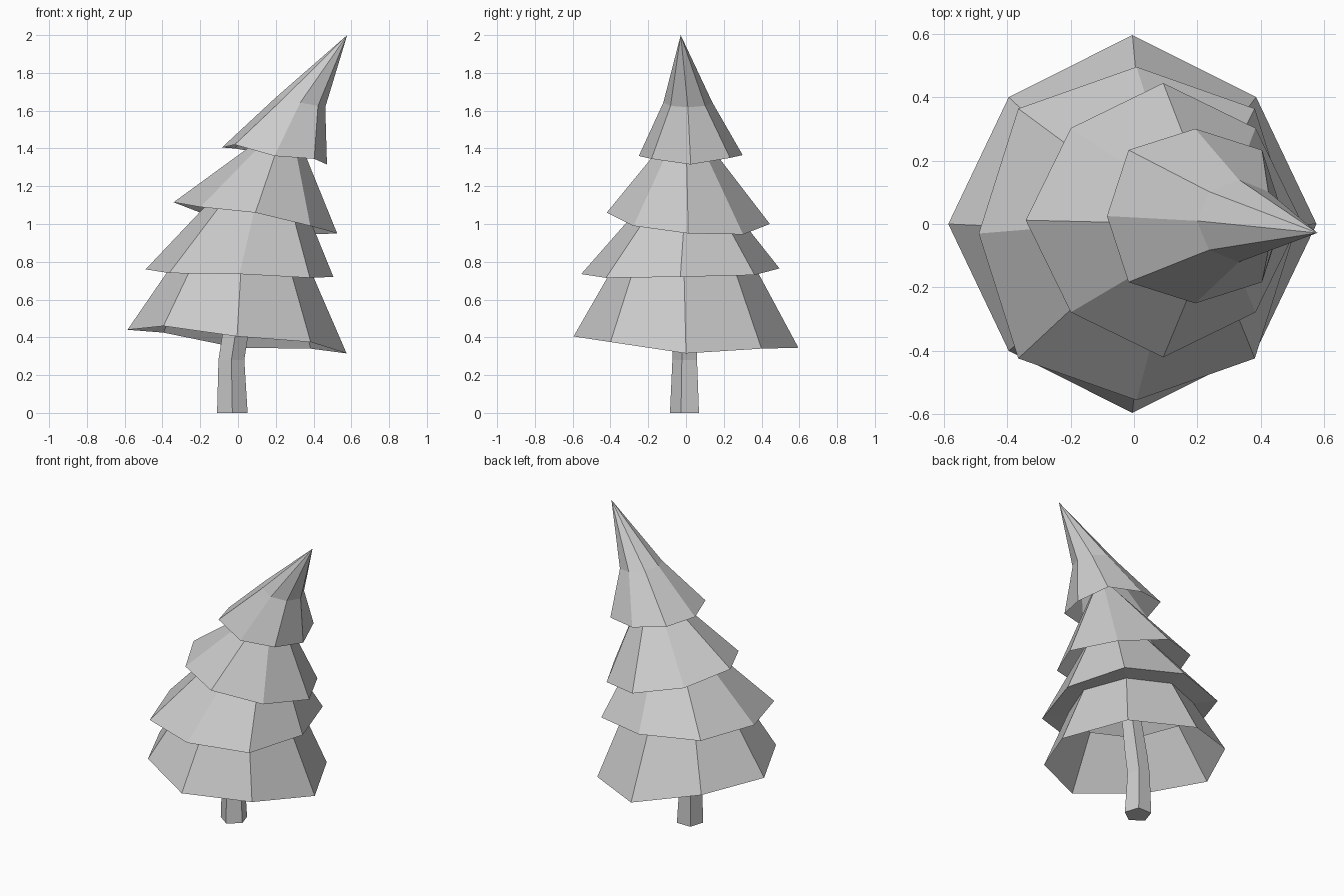
import bpy
import bmesh
from math import cos, sin, pi

cube = bpy.data.objects.get("Cube")
if cube:
    bpy.data.objects.remove(cube, do_unlink=True)

# One plain grey for the whole tree
grey = bpy.data.materials.new("plain_grey")
grey.use_nodes = True
colour = (0.6, 0.6, 0.6, 1)
grey.diffuse_color = colour
grey.node_tree.nodes["Principled BSDF"].inputs["Base Color"].default_value = colour


def rim(cx, cy, rx, ry, corner, heights):
    """Uneven octagon; corner scales the diagonal points."""
    points = []
    for i, z in enumerate(heights):
        s = corner if i % 2 else 1
        a = i * pi / 4
        points.append((cx + rx * s * cos(a), cy + ry * s * sin(a), z))
    return points


def ring(cx, cy, cz, rx, ry, tilt=0, sides=8, start=0):
    """Regular ring, lower towards +x by the tilt."""
    points = []
    for i in range(sides):
        a = start + 2 * pi * i / sides
        points.append((cx + rx * cos(a), cy + ry * sin(a), cz - tilt * cos(a)))
    return points


def loft(name, rings, tip=None, cap_bottom=False):
    """Bridge the rings from bottom to top, with an optional tip."""
    bm = bmesh.new()
    loops = [[bm.verts.new(p) for p in r] for r in rings]
    n = len(loops[0])
    for low, high in zip(loops, loops[1:]):
        for i in range(n):
            j = (i + 1) % n
            bm.faces.new((low[i], low[j], high[j], high[i]))
    if tip:
        top = bm.verts.new(tip)
        for i in range(n):
            bm.faces.new((loops[-1][i], loops[-1][(i + 1) % n], top))
    if cap_bottom:
        bm.faces.new(loops[0][::-1])
    mesh = bpy.data.meshes.new(name)
    bm.to_mesh(mesh)
    bm.free()
    mesh.materials.append(grey)
    obj = bpy.data.objects.new(name, mesh)
    bpy.context.collection.objects.link(obj)
    return obj


# Rim heights run anticlockwise from +x
bottom_rim = rim(-0.005, 0, 0.58, 0.595, 0.95,
                 (0.315, 0.34, 0.345, 0.425, 0.44, 0.46, 0.405, 0.375))
lower_rim = rim(0.008, -0.03, 0.497, 0.525, 1.06,
                (0.72, 0.73, 0.765, 0.77, 0.76, 0.74, 0.735, 0.715))
upper_rim = rim(0.092, 0.012, 0.433, 0.432, 0.95,
                (0.95, 0.945, 1, 1.06, 1.115, 1.09, 1.06, 0.99))
top_rim = rim(0.193, 0.025, 0.278, 0.275, 1.07,
              (1.315, 1.35, 1.365, 1.4, 1.405, 1.42, 1.36, 1.345))

# Branch tiers; the bottom one runs out to the rim above it
loft("bottom_branches",
     [bottom_rim, ring(0.015, -0.01, 0.745, 0.38, 0.39, 0.015), lower_rim])
loft("lower_branches", [lower_rim, ring(0.105, 0, 1.15, 0.225, 0.19)])
loft("upper_branches", [upper_rim, ring(0.235, 0, 1.48, 0.075, 0.075)])
loft("top_branches",
     [top_rim, ring(0.33, 0.01, 1.643, 0.132, 0.13, 0.025)],
     tip=(0.578, -0.028, 2))

# Five-sided bent trunk
trunk = [(-0.03, 0, 0, 0.085), (-0.035, 0, 0.28, 0.072),
         (-0.015, 0, 0.41, 0.072), (0.03, 0, 0.7, 0.06)]
loft("trunk", [ring(x, y, z, r, r, sides=5, start=-pi / 2)
               for x, y, z, r in trunk], cap_bottom=True)
